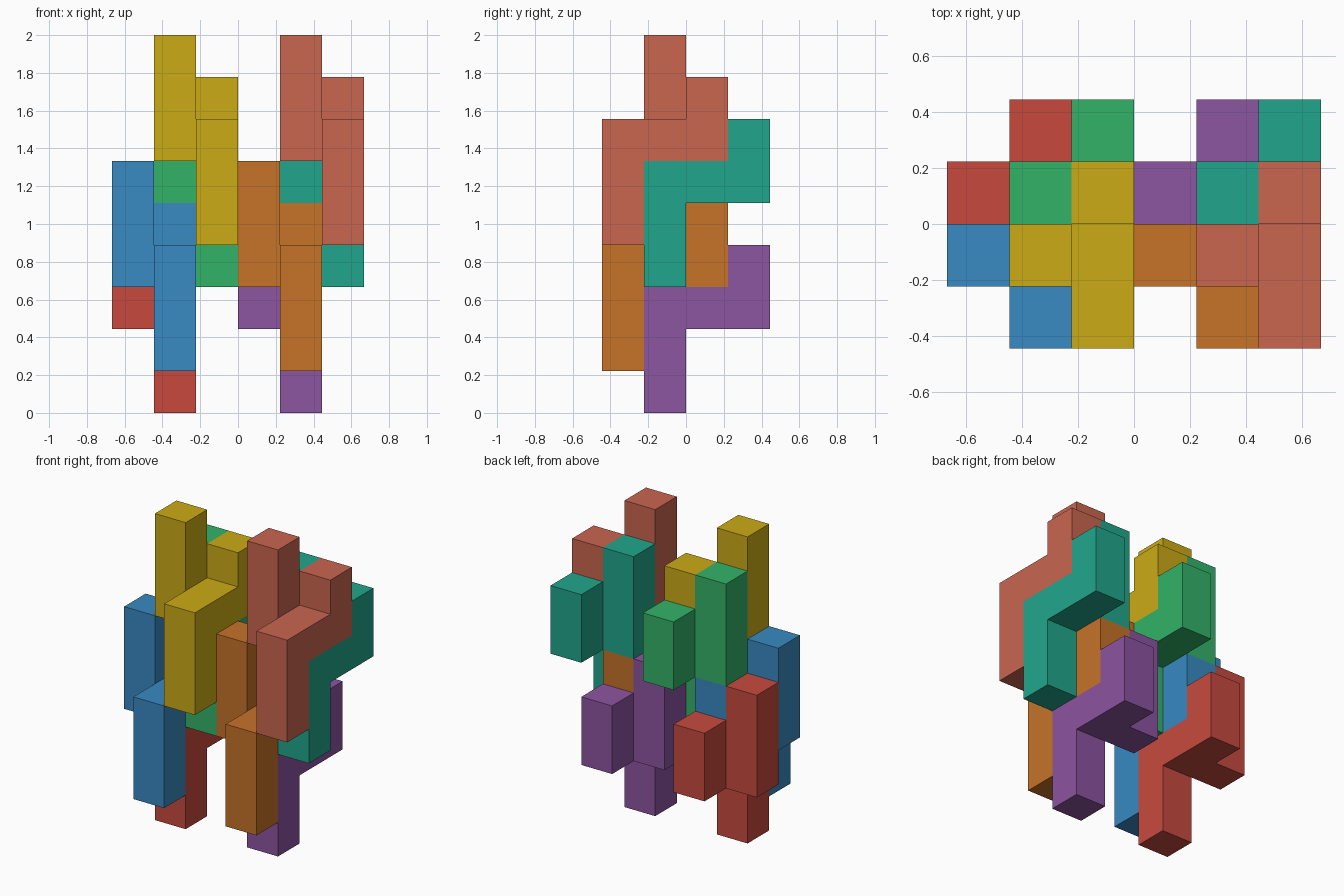
import bpy, bmesh
from mathutils import Vector, Color

if "Cube" in bpy.data.objects:
    bpy.data.objects.remove(bpy.data.objects["Cube"])

U = 2 / 9  # edge of one cube cell

# Each piece is four arms of cells: (x, y, z range) on the cell grid
HOOK_FRONT = [(2, 0, 4, 7), (2, 1, 6, 7), (2, 2, 6, 8), (1, 1, 6, 9)]
HOOK_BACK = [(2, 3, 5, 7), (2, 2, 5, 6), (2, 1, 3, 6), (1, 2, 5, 8)]


def build_piece(name, arms, offset, color):
    """Outer skin of a set of cubes, with flat areas merged."""
    cells = {(x, y, z) for x, y, a, b in arms for z in range(a, b)}
    bm = bmesh.new()
    verts = {}

    def vert(p):
        if p not in verts:
            world = Vector(p) + Vector(offset) - Vector((3, 2, 0))
            verts[p] = bm.verts.new(world * U)
        return verts[p]

    for c in sorted(cells):
        for axis in range(3):
            for side in (0, 1):
                n = list(c)
                n[axis] += 2 * side - 1
                if tuple(n) in cells:
                    continue
                loop = []
                for a, b in ((0, 0), (1, 0), (1, 1), (0, 1)):
                    p = list(c)
                    p[axis] += side
                    p[(axis + 1) % 3] += a
                    p[(axis + 2) % 3] += b
                    loop.append(vert(tuple(p)))
                bm.faces.new(loop if side else loop[::-1])
    bmesh.ops.dissolve_limit(bm, angle_limit=0.01, verts=bm.verts, edges=bm.edges)
    mesh = bpy.data.meshes.new(name)
    bm.to_mesh(mesh)
    bm.free()
    mat = bpy.data.materials.new(name + "_color")
    linear = Color(color).from_srgb_to_scene_linear()
    mat.diffuse_color = (*linear, 1)
    mat.use_nodes = True
    mat.node_tree.nodes["Principled BSDF"].inputs["Base Color"].default_value = mat.diffuse_color
    mesh.materials.append(mat)
    bpy.context.collection.objects.link(bpy.data.objects.new(name, mesh))


# Two side-by-side stacks; the lower pair repeats the upper pair one cell left, three down
STACKS = [
    ("left", 0, [(0.80, 0.67, 0.09), (0.20, 0.70, 0.41), (0.22, 0.54, 0.76), (0.78, 0.29, 0.24)]),
    ("right", 3, [(0.79, 0.40, 0.31), (0.13, 0.65, 0.55), (0.78, 0.45, 0.16), (0.55, 0.33, 0.63)]),
]
for side, dx, colors in STACKS:
    upper, lower = (dx, 0, 0), (dx - 1, 0, -3)
    build_piece(f"{side}_upper_front_piece", HOOK_FRONT, upper, colors[0])
    build_piece(f"{side}_upper_back_piece", HOOK_BACK, upper, colors[1])
    build_piece(f"{side}_lower_front_piece", HOOK_FRONT, lower, colors[2])
    build_piece(f"{side}_lower_back_piece", HOOK_BACK, lower, colors[3])
